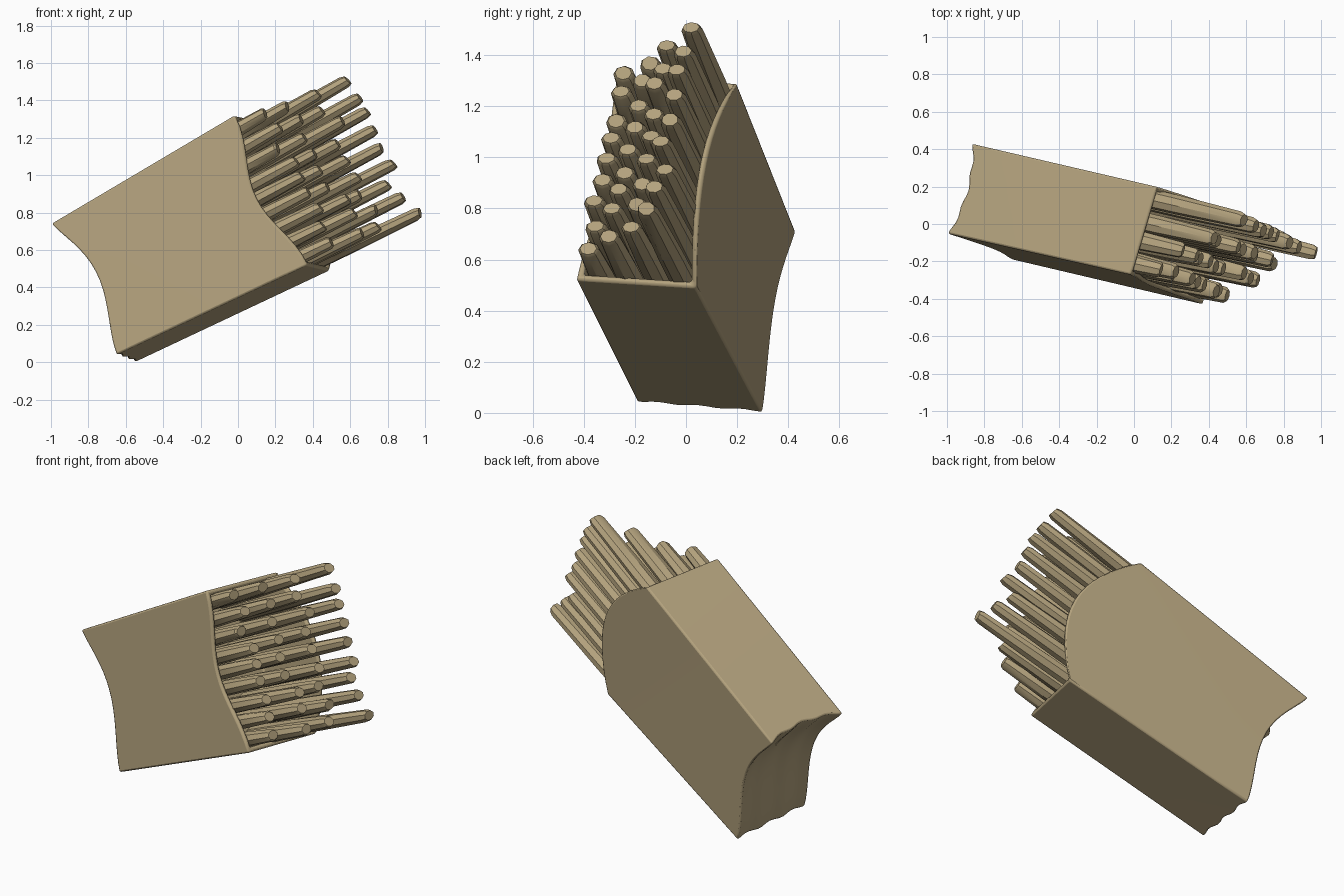
import bpy, bmesh, random
from math import sin, cos, pi
from mathutils import Vector

random.seed(4)
cube = bpy.data.objects.get("Cube")
if cube:
    bpy.data.objects.remove(cube)

tan = bpy.data.materials.new("tan")
tan.use_nodes = True
tan.diffuse_color = (0.45, 0.36, 0.205, 1)
tan.node_tree.nodes["Principled BSDF"].inputs["Base Color"].default_value = tan.diffuse_color

# Carton corners: [top, bottom][front, back] at the closed and the open end
CLOSED = [[(-1, -.05, .74), (-.87, .43, .71)], [(-.65, -.19, .04), (-.55, .3, 0)]]
OPEN = [[(-.02, -.27, 1.32), (.12, .2, 1.29)], [(.37, -.43, .52), (.49, .04, .49)]]


def corner_mix(c, w, v):
    top = Vector(c[0][0]).lerp(Vector(c[0][1]), v)
    low = Vector(c[1][0]).lerp(Vector(c[1][1]), v)
    return top.lerp(low, w)


def place(w, v, s):
    """w: top to bottom, v: front to back, s: closed end to opening"""
    return corner_mix(CLOSED, w, v).lerp(corner_mix(OPEN, w, v), s)


def closed_s(w, v):
    """Hollow, slightly scalloped closed end"""
    fold = 0.035 * sin(pi * v) * (1 - w) + 0.012 * sin(3 * pi * v) ** 2
    return 0.085 * sin(pi * w ** 0.85) ** 1.5 + fold


def open_s(w, v):
    """Low scoop at the front, raised flap at the back"""
    return 1 - (1 - v) * 0.08 * sin(pi * w) ** 2 + v * 0.17 * sin(pi * w) ** 0.9


def finish(bm, name, angle):
    bmesh.ops.remove_doubles(bm, verts=bm.verts, dist=0.0005)
    bmesh.ops.recalc_face_normals(bm, faces=bm.faces)
    mesh = bpy.data.meshes.new(name)
    bm.to_mesh(mesh)
    bm.free()
    mesh.materials.append(tan)
    ob = bpy.data.objects.new(name, mesh)
    bpy.context.collection.objects.link(ob)
    bpy.ops.object.select_all(action="DESELECT")
    bpy.context.view_layer.objects.active = ob
    ob.select_set(True)
    bpy.ops.object.shade_smooth_by_angle(angle=angle)
    return ob


def patch(bm, f, nu, nv):
    """Grid of faces over f(a, b) with a and b from 0 to 1"""
    g = [[bm.verts.new(f(i / nu, j / nv)) for j in range(nv + 1)] for i in range(nu + 1)]
    for i in range(nu):
        for j in range(nv):
            bm.faces.new((g[i][j], g[i + 1][j], g[i + 1][j + 1], g[i][j + 1]))


N = 16


def around(a):
    """Walk round the carton's cross-section"""
    side, t = divmod(a * 4, 1)
    return [(t, 0), (1, t), (1 - t, 1), (0, 1 - t)][int(side) % 4]


def inner(w, v):
    return 0.03 + 0.94 * w, 0.05 + 0.9 * v


def outer_wall(a, b):
    w, v = around(a)
    s0, s1 = closed_s(w, v), open_s(w, v)
    return place(w, v, s0 + (s1 - s0) * b)


def rim(a, b):
    w, v = around(a)
    wi, vi = inner(w, v)
    return place(w + (wi - w) * b, v + (vi - v) * b, open_s(w, v))


FLOOR = 0.75


def inner_wall(a, b):
    w, v = around(a)
    s = open_s(w, v)
    return place(*inner(w, v), s + (FLOOR - s) * b)


# Carton: walls, rim, inside, closed end and inside floor
bm = bmesh.new()
patch(bm, outer_wall, 4 * N, 6)
patch(bm, rim, 4 * N, 1)
patch(bm, inner_wall, 4 * N, 2)
patch(bm, lambda w, v: place(w, v, closed_s(w, v)), N, N)
patch(bm, lambda w, v: place(*inner(w, v), FLOOR), N, N)
carton = finish(bm, "carton", 0.6)
bevel = carton.modifiers.new("soft_edges", "BEVEL")
bevel.width = 0.01
bevel.segments = 2
bevel.limit_method = "ANGLE"
bevel.angle_limit = 0.9


def stick(name, w, v, tip):
    """Tapered eight-sided stick with a slanted end"""
    start, end = place(w, v, FLOOR), place(w, v, 1 + tip)
    down = (place(1, v, 1) - place(0, v, 1)).normalized()
    back = (place(w, 1, 1) - place(w, 0, 1)).normalized()
    along = (end - start).normalized()
    slant = random.uniform(-0.3, 0.3)
    turn = random.uniform(0, 0.5)
    bm = bmesh.new()
    rings = []
    for t, size in ((0, 1), (0.5, 0.97), (0.97, 0.8), (1, 0.62)):
        ring = []
        for k in range(8):
            ang = 2 * pi * k / 8 + turn
            d, b = 0.043 * size * cos(ang), 0.054 * size * sin(ang)
            cut = slant * d if t > 0.9 else 0
            ring.append(bm.verts.new(start.lerp(end, t) + down * d + back * b + along * cut))
        rings.append(ring)
    for r0, r1 in zip(rings, rings[1:]):
        for k in range(8):
            m = (k + 1) % 8
            bm.faces.new((r0[k], r0[m], r1[m], r1[k]))
    bm.faces.new(rings[0])
    bm.faces.new(rings[-1])
    finish(bm, name, 0.6)


# Sticks: four columns stepping up toward the back, nine rows
ROWS = 9
for c, reach in enumerate((0.13, 0.24, 0.35, 0.46)):
    for r in range(ROWS):
        w = 0.075 + 0.85 * r / (ROWS - 1) + random.uniform(-0.01, 0.01)
        v = 0.15 + 0.7 * c / 3 + random.uniform(-0.02, 0.02)
        if c == 3 and r == ROWS - 1:
            tip = 0.51
        else:
            tip = reach + random.uniform(-0.04, 0.04)
        stick(f"stick_{c + 1}_{r + 1}", w, v, tip)
